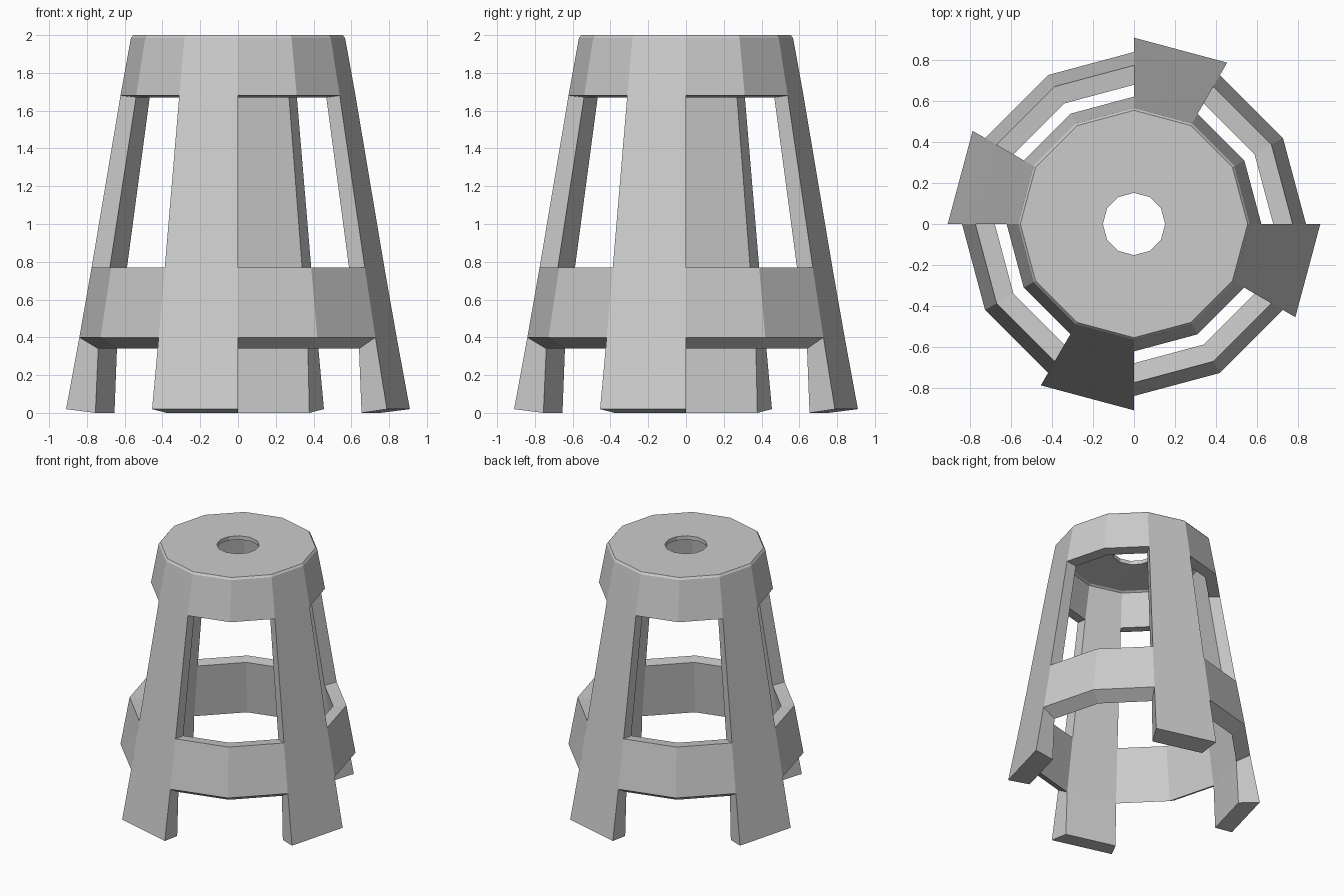
import bpy, bmesh
from math import cos, sin, pi

if "Cube" in bpy.data.objects:
    bpy.data.objects.remove(bpy.data.objects["Cube"])

SIDES = 12
# levels from foot to centre hole: outer radius, outer z, inner radius, inner z
LEVELS = [
    (0.91, 0.02, 0.755, 0.0),    # feet
    (0.84, 0.40, 0.74, 0.34),    # band bottom
    (0.775, 0.77, 0.68, 0.76),   # band top
    (0.622, 1.68, 0.54, 1.67),   # cap bottom
    (0.567, 1.985, 0.495, 1.93), # cap shoulder
    (0.555, 2.0, 0.48, 1.94),    # cap top edge
    (0.152, 2.0, 0.152, 1.97),   # centre hole
]
OPEN_BANDS = (0, 2)              # only the legs are solid here


def solid(band, side):
    if not 0 <= band < len(LEVELS) - 1:
        return False
    return band not in OPEN_BANDS or side % 3 == 2


bm = bmesh.new()


def ring(r, z):
    return [bm.verts.new((r * cos(2 * pi * i / SIDES), r * sin(2 * pi * i / SIDES), z))
            for i in range(SIDES)]


outer = [ring(l[0], l[1]) for l in LEVELS]
inner = [ring(l[2], l[3]) for l in LEVELS]


def wall(a, b):
    # closes the thickness between the outer and inner skins
    (i, j), (k, l) = a, b
    bm.faces.new((outer[i][j], outer[k][l], inner[k][l], inner[i][j]))


for b in range(len(LEVELS) - 1):
    for s in range(SIDES):
        if not solid(b, s):
            continue
        n = (s + 1) % SIDES
        bm.faces.new((outer[b][s], outer[b][n], outer[b + 1][n], outer[b + 1][s]))
        bm.faces.new((inner[b][s], inner[b + 1][s], inner[b + 1][n], inner[b][n]))
        if not solid(b - 1, s):
            wall((b, n), (b, s))
        if not solid(b + 1, s):
            wall((b + 1, s), (b + 1, n))
        if not solid(b, (s - 1) % SIDES):
            wall((b, s), (b + 1, s))
        if not solid(b, n):
            wall((b + 1, n), (b, n))

loose = [v for v in bm.verts if not v.link_faces]
bmesh.ops.delete(bm, geom=loose, context='VERTS')
bmesh.ops.recalc_face_normals(bm, faces=bm.faces[:])

# one-piece stool: cap, four legs and band
mesh = bpy.data.meshes.new("stool_frame")
bm.to_mesh(mesh)
bm.free()
stool = bpy.data.objects.new("stool_frame", mesh)
bpy.context.collection.objects.link(stool)
